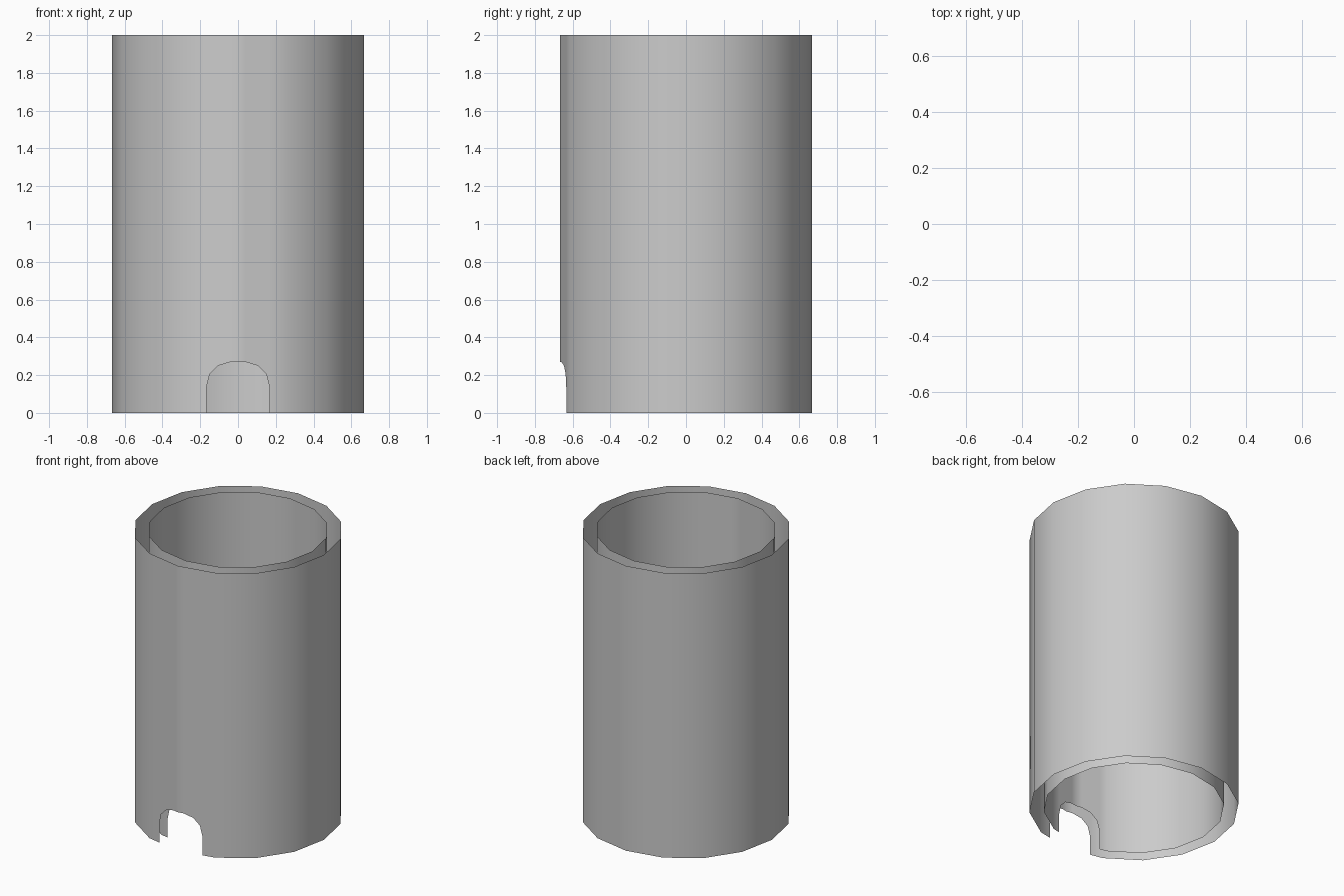
import bpy, bmesh, math

if "Cube" in bpy.data.objects:
    bpy.data.objects.remove(bpy.data.objects["Cube"])

SIDES, HEIGHT = 16, 2.0
R_OUT, R_IN = 0.667, 0.575
# half arch of the doorway: (x, z) from centre to jamb
ARCH = [(0, .27), (.04, .27), (.105, .25), (.15, .205), (.168, .13)]


def shell(name, radius, outward):
    """Open 16-sided tube with an arched notch at the front."""
    bm = bmesh.new()

    def column(a, b, jamb_a=None, jamb_b=None):
        # a, b = (x, y, z_bottom); optional jamb points continue the seam
        pts = [a, b]
        if jamb_b:
            pts.append(jamb_b)
        pts += [(b[0], b[1], HEIGHT), (a[0], a[1], HEIGHT)]
        if jamb_a:
            pts.append(jamb_a)
        bm.faces.new([bm.verts.new(p) for p in pts])

    # full-height facets, skipping the two beside the front corner
    def corner(i):
        t = -math.pi / 2 + 2 * math.pi * i / SIDES
        return (radius * math.cos(t), radius * math.sin(t), 0)
    for i in range(1, SIDES - 1):
        column(corner(i), corner(i + 1))

    # notched front facets
    def on_front(x, z):
        return (x, -radius + abs(x) * math.tan(math.pi / SIDES), z)
    arch = [on_front(-x, z) for x, z in ARCH[:0:-1]] + [on_front(x, z) for x, z in ARCH]
    for a, b in zip(arch, arch[1:]):
        column(a, b)
    jl, jr = arch[0], arch[-1]
    column(corner(-1), (jl[0], jl[1], 0), jamb_b=jl)
    column((jr[0], jr[1], 0), corner(1), jamb_a=jr)

    bmesh.ops.remove_doubles(bm, verts=bm.verts[:], dist=1e-4)
    if not outward:
        bmesh.ops.reverse_faces(bm, faces=bm.faces[:])
    for f in bm.faces:
        f.smooth = True
    mesh = bpy.data.meshes.new(name)
    bm.to_mesh(mesh)
    bm.free()
    obj = bpy.data.objects.new(name, mesh)
    bpy.context.collection.objects.link(obj)
    return obj


# outer and inner walls, with open rims
shell("outer_wall", R_OUT, True)
shell("inner_wall", R_IN, False)
